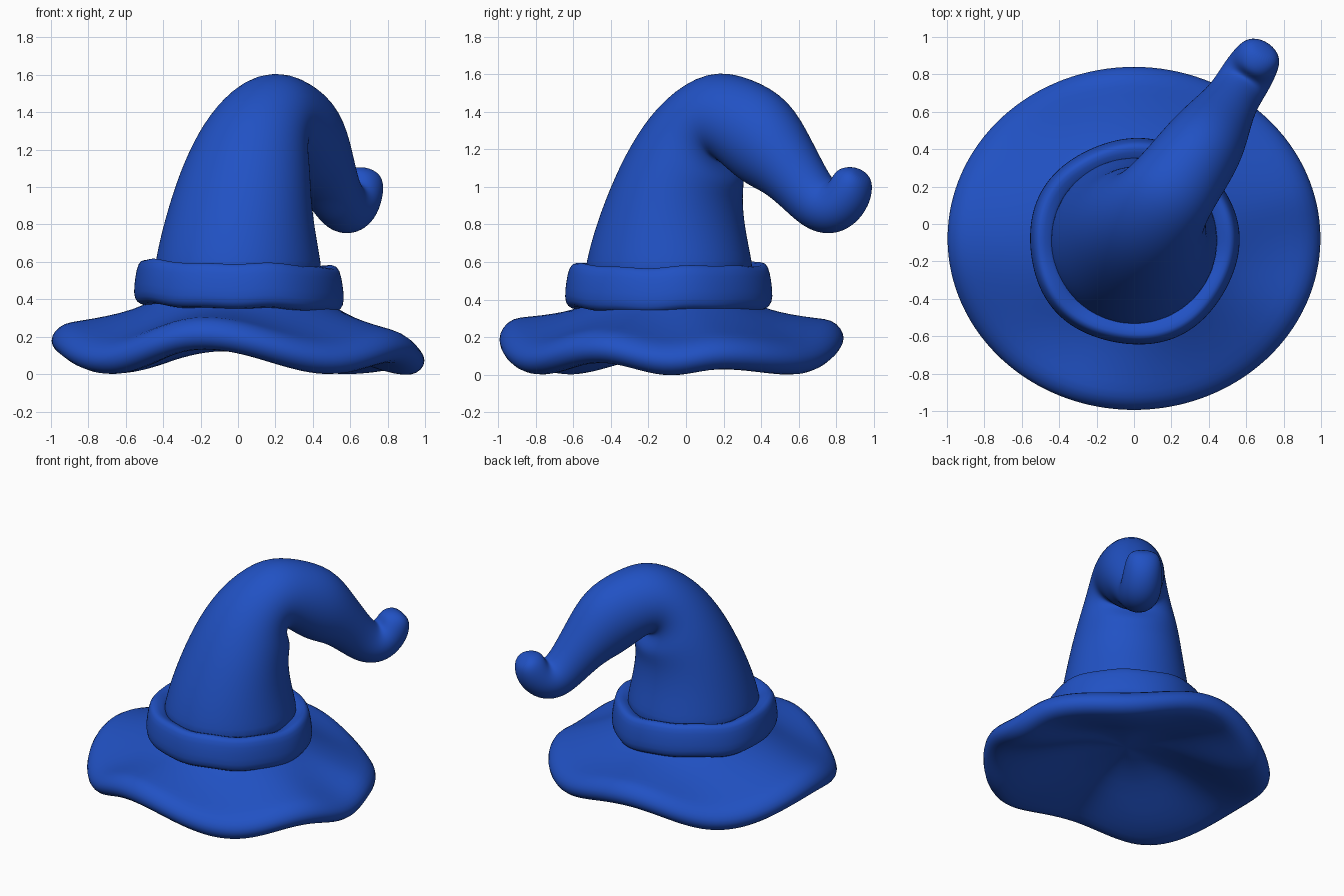
import bpy, bmesh, math
from mathutils import Vector

if "Cube" in bpy.data.objects:
    bpy.data.objects.remove(bpy.data.objects["Cube"])

blue = bpy.data.materials.new("hat blue")
blue.diffuse_color = (0.015, 0.083, 0.55, 1)
blue.use_nodes = True
blue.node_tree.nodes["Principled BSDF"].inputs["Base Color"].default_value = blue.diffuse_color


def loft(name, rings, wrap=False, levels=1):
    """Skin a list of equally sized rings; cap the ends unless it wraps."""
    bm = bmesh.new()
    vs = [[bm.verts.new(p) for p in ring] for ring in rings]
    n = len(rings[0])
    for i in range(len(vs) if wrap else len(vs) - 1):
        a, b = vs[i], vs[(i + 1) % len(vs)]
        for k in range(n):
            j = (k + 1) % n
            bm.faces.new((a[k], a[j], b[j], b[k]))
    if not wrap:
        bm.faces.new(vs[0])
        bm.faces.new(vs[-1])
    bmesh.ops.recalc_face_normals(bm, faces=bm.faces)
    for f in bm.faces:
        f.smooth = True
    me = bpy.data.meshes.new(name)
    bm.to_mesh(me)
    bm.free()
    me.materials.append(blue)
    ob = bpy.data.objects.new(name, me)
    bpy.context.collection.objects.link(ob)
    mod = ob.modifiers.new("smooth", 'SUBSURF')
    mod.levels = mod.render_levels = levels
    return ob


# Brim: rounded rim whose height waves around the hat
WAVE = [(0, -.01), (18, .025), (50, -.005), (95, .12), (135, 0), (180, .1),
        (222, -.005), (258, .13), (303, -.005), (333, .06), (360, -.01)]


def wave(t):
    d = math.degrees(t) % 360
    for (a, za), (b, zb) in zip(WAVE, WAVE[1:]):
        if a <= d <= b:
            f = (1 - math.cos(math.pi * (d - a) / (b - a))) / 2
            return za + (zb - za) * f
    return 0


# radius, height, share of the wave
BRIM = [(.36, .47, 0), (.46, .39, 0), (.56, .335, .1), (.70, .265, .45),
        (.85, .205, .8), (.93, .175, 1), (.985, .13, 1), (1.005, .08, 1),
        (.985, .03, 1), (.93, 0, 1), (.85, .005, 1), (.70, .045, .9),
        (.52, .12, .55), (.28, .225, .15), (.05, .25, 0)]
SEG = 64
angles = [2 * math.pi * k / SEG for k in range(SEG)]
loft("brim", [[(r * math.cos(t), -.077 + .92 * r * math.sin(t), z + w * wave(t))
               for t in angles] for r, z, w in BRIM])

# Band: thick rolled ring, slightly tilted and uneven
BAND = [(.41, .555), (.455, .575), (.51, .60), (.54, .575), (.555, .50),
        (.565, .41), (.55, .365), (.50, .345), (.41, .36)]


def band_point(r, z, t):
    r += .006 * math.sin(5 * t + 1) * (r > .45)
    x = r * math.cos(t)
    return (x, -.095 + r * math.sin(t) * .985,
            z - .035 * x + .007 * math.sin(4 * t) + .004 * math.sin(9 * t))


loft("band", [[band_point(r, z, t) for t in angles] for r, z in BAND], wrap=True)

# Crown: outer and inner edge of each section in the bending plane, then half width
CROWN = [(-.46, .46, .46, .46, .46), (-.445, .60, .445, .60, .445),
         (-.385, .80, .40, .78, .41), (-.27, 1.07, .385, .94, .37),
         (-.14, 1.30, .41, 1.03, .33), (.03, 1.49, .37, 1.10, .285),
         (.28, 1.63, .35, 1.15, .25), (.51, 1.585, .42, 1.09, .235),
         (.74, 1.485, .54, 1.005, .22), (.88, 1.27, .66, .965, .185),
         (.975, 1.12, .79, .86, .15), (1.03, 1.045, .90, .775, .14),
         (1.055, 1.03, 1.03, .74, .14), (1.075, 1.05, 1.16, .78, .135),
         (1.095, 1.095, 1.26, .89, .125), (1.155, 1.11, 1.28, 1.00, .105),
         (1.21, 1.10, 1.26, 1.05, .05)]
D = Vector((.53, .85, 0))      # direction the crown flops towards
P = Vector((-.85, .53, 0))
BASE = Vector((0, -.09, 0))
UP = Vector((0, 0, 1))
rings = []
for so, zo, si, zi, w in CROWN:
    a = BASE + D * so + UP * zo
    b = BASE + D * si + UP * zi
    swing = P * -.045 * min(1, max(0, (so + .1) / .8))
    mid, half = (a + b) / 2 + swing, (a - b) / 2
    rings.append([mid + half * math.cos(t) + P * w * math.sin(t)
                  for t in angles[::2]])
loft("crown", rings, levels=2)
